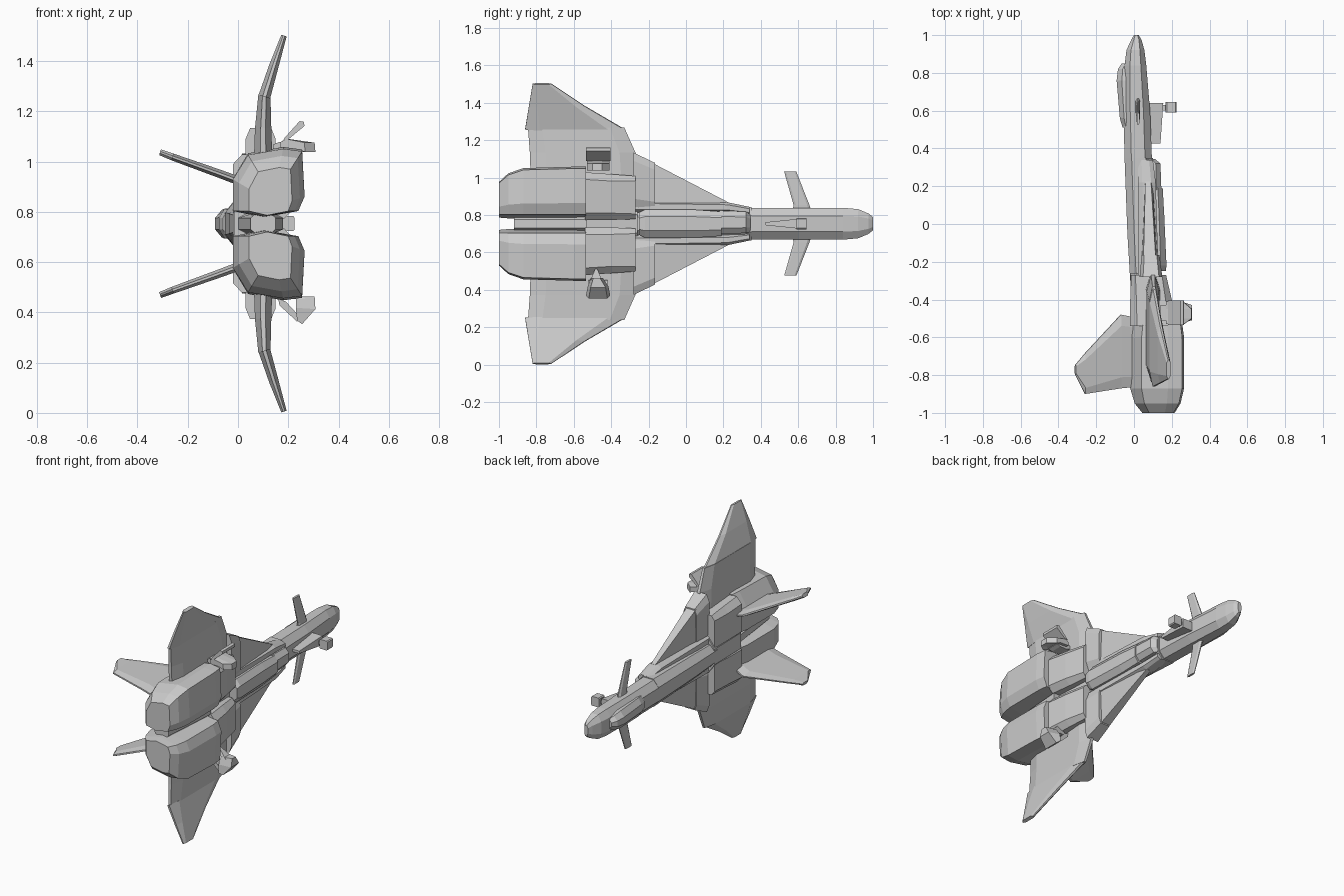
import bpy
from mathutils import Vector

C = 0.753  # height of the symmetry plane; w below means z - C


def loft(name, rings, mirror=False):
    """Skin a list of equal-length rings of (x, y, w) points and cap the ends."""
    n = len(rings[0])
    verts = [p for r in rings for p in r]
    faces = [tuple(range(n)), tuple(range((len(rings) - 1) * n, len(rings) * n))]
    for k in range(len(rings) - 1):
        for i in range(n):
            j = (i + 1) % n
            faces.append((k * n + i, k * n + j, k * n + n + j, k * n + n + i))
    me = bpy.data.meshes.new(name)
    me.from_pydata(verts, [], faces)
    import bmesh
    bm = bmesh.new()
    bm.from_mesh(me)
    bmesh.ops.recalc_face_normals(bm, faces=bm.faces)
    bm.to_mesh(me)
    bm.free()
    ob = bpy.data.objects.new(name, me)
    ob.location.z = C
    bpy.context.collection.objects.link(ob)
    if mirror:
        m = ob.modifiers.new("mirror", 'MIRROR')
        m.use_axis = (False, False, True)
        m.use_mirror_merge = False
    return ob


def octo(y, x0, x1, w0, w1, f=0.25):
    """Chamfered rectangle across the y axis."""
    a, b = (x1 - x0) * f, (w1 - w0) * f
    return [(x, y, w) for x, w in (
        (x0 + a, w0), (x1 - a, w0), (x1, w0 + b), (x1, w1 - b),
        (x1 - a, w1), (x0 + a, w1), (x0, w1 - b), (x0, w0 + b))]


def body(name, secs, mirror=False):
    return loft(name, [octo(*s) for s in secs], mirror)


def blade(name, normal, secs, mirror=True):
    """Flat wing from (x, w, y_back, y_front, thickness) sections."""
    nx, nw = Vector(normal).normalized()
    rings = []
    for x, w, y0, y1, t in secs:
        e = (y1 - y0) * 0.15
        prof = [(y0, .15), (y0 + e, .5), (y1 - e, .5), (y1, .15),
                (y1, -.15), (y1 - e, -.5), (y0 + e, -.5), (y0, -.15)]
        rings.append([(x + nx * t * s, y, w + nw * t * s) for y, s in prof])
    return loft(name, rings, mirror)


def prism(name, outline, y0, y1, mirror=False):
    """Extrude an (x, w) outline along y."""
    return loft(name, [[(x, y, w) for x, w in outline] for y in (y0, y1)], mirror)


# Engines: one faceted profile, shrinking toward the rear
prof = [(-.02, .05), (-.02, .18), (.04, .28), (.18, .305),
        (.255, .295), (.265, .11), (.24, .05), (.1, .025)]
rings = []
for y, s, sx in ((-.535, 1, .93), (-.60, 1, 1), (-.87, .97, 1), (-.95, .86, .85), (-1, .68, .6)):
    rings.append([(.14 + (x - .14) * sx, y, .05 + (w - .05) * s) for x, w in prof])
loft("engine", rings, True)
body("engine_bridge", [(-.92, .05, .15, -.045, .045), (-.53, .0, .18, -.045, .045)])

# Intake trunks and the hull joining them
body("intake", [(-.54, -.02, .22, .02, .275, .15), (-.40, -.02, .20, .02, .265, .15),
                (-.27, -.015, .17, .025, .255, .12)], True)
body("centre_hull", [(-.54, -.015, .14, -.1, .1), (-.26, -.02, .12, -.1, .1)])
body("wing_shoulder", [(-.28, .03, .15, .09, .38, .15), (-.165, .04, .135, .08, .325, .15)], True)

# Fuselage: dorsal spine, belly pod, side rails
body("spine", [(-.30, -.02, .11, -.07, .07), (-.05, -.035, .11, -.08, .08),
               (.35, -.05, .10, -.09, .09)])
body("belly_pod", [(-.25, .05, .168, -.06, .06), (-.22, .05, .172, -.075, .075),
                   (.05, .05, .16, -.075, .075), (.19, .05, .152, -.065, .065)])
body("belly_fairing", [(.18, .04, .145, -.055, .07), (.32, .04, .14, -.05, .065),
                       (.345, .04, .11, -.045, .05)])
body("side_rail", [(-.27, .02, .13, .06, .125), (.22, .02, .115, .06, .115),
                   (.34, .02, .10, .05, .09)], True)

# Nose section and canopy
body("nose", [(.34, -.05, .095, -.085, .085), (.6, -.055, .085, -.085, .085),
              (.84, -.05, .065, -.085, .085), (.92, -.04, .055, -.078, .078),
              (.975, -.015, .04, -.055, .055), (1, 0, .025, -.035, .035)])
body("canopy", [(.51, -.06, .0, -.055, .055, .3), (.56, -.075, .0, -.06, .06, .3),
                (.76, -.092, .0, -.055, .055, .3), (.82, -.085, .0, -.045, .045, .3),
                (.85, -.065, .0, -.03, .03, .3)])

# Leading-edge strakes
loft("strake", [[(x0, y, .07), (x0 + .01, y, w), (x1 - .01, y, w), (x1, y, .07)]
                for y, w, x0, x1 in ((-.18, .325, .04, .125), (.225, .115, .05, .10))], True)

# Wings, kinked outboard
blade("inner_wing", (1, 0), [(.10, .23, -.83, -.26, .075), (.10, .38, -.835, -.27, .065),
                             (.105, .515, -.845, -.33, .048)])
blade("outer_wing", (1, -.33), [(.105, .505, -.86, -.33, .048), (.143, .628, -.84, -.54, .038),
                                (.183, .748, -.82, -.72, .022)])

# Tail fins and canards
blade("tail_fin", (.33, 1), [(.03, .16, -.86, -.50, .035), (-.07, .197, -.87, -.48, .033),
                             (-.26, .265, -.90, -.685, .028), (-.31, .284, -.80, -.745, .024)])
blade("canard", (1, 0), [(.02, .07, .57, .67, .025), (.022, .10, .575, .66, .022),
                         (.022, .278, .525, .59, .014)])

# Nose gear: slanted leg, door and wheel
loft("nose_gear_door", [[(x0, y, -w), (x1, y, -w), (x1, y, w), (x0, y, w)]
                        for y, x0, x1, w in ((.425, .07, .14, .008), (.64, .07, .155, .03))])
body("nose_gear_axle", [(.6, .13, .18, -.012, .012), (.63, .13, .18, -.012, .012)])
body("nose_wheel", [(.59, .168, .225, -.03, .03, .1), (.645, .168, .225, -.03, .03, .1)])

# Main gear, upper side: wheel block and separate open door
body("main_gear_leg_upper", [(-.51, .14, .24, .285, .325), (-.43, .14, .24, .285, .325)])
wheel = [(.17, .325), (.20, .337), (.305, .322), (.308, .285), (.26, .298), (.17, .30)]
loft("main_wheel_upper", [[(x, y, w) for x, w in wheel] if s == 1 else
                          [(.17 + (x - .17) * s, y, w) for x, w in wheel]
                          for y, s in ((-.53, .7), (-.50, 1), (-.45, 1), (-.41, .65))])
prism("gear_door_upper", [(.18, .335), (.245, .408), (.263, .405), (.264, .388), (.2, .335)],
      -.535, -.405)

# Main gear, lower side: one block tapering toward the hull
prism("gear_strut_lower", [(.16, -.30), (.165, -.325), (.235, -.39), (.25, -.375), (.19, -.31)],
      -.52, -.42)
loft("main_gear_lower", [
    [(x, y0, w), (x, y1, w), (x + t, y1 - .015, w + d), (x + t, y0 + .015, w + d)]
    for x, w, t, d, y0, y1 in ((.235, -.385, .02, -.015, -.535, -.405),
                               (.23, -.335, .078, -.005, -.525, -.415),
                               (.23, -.29, .075, 0, -.51, -.445))])
loft("gear_root_lower", [
    [(x0, y0, w), (x1, y0, w), (x1, y1, w), (x0, y1, w)]
    for w, x0, x1, y0, y1 in ((-.30, .16, .27, -.51, -.45), (-.24, .16, .20, -.485, -.475))])
